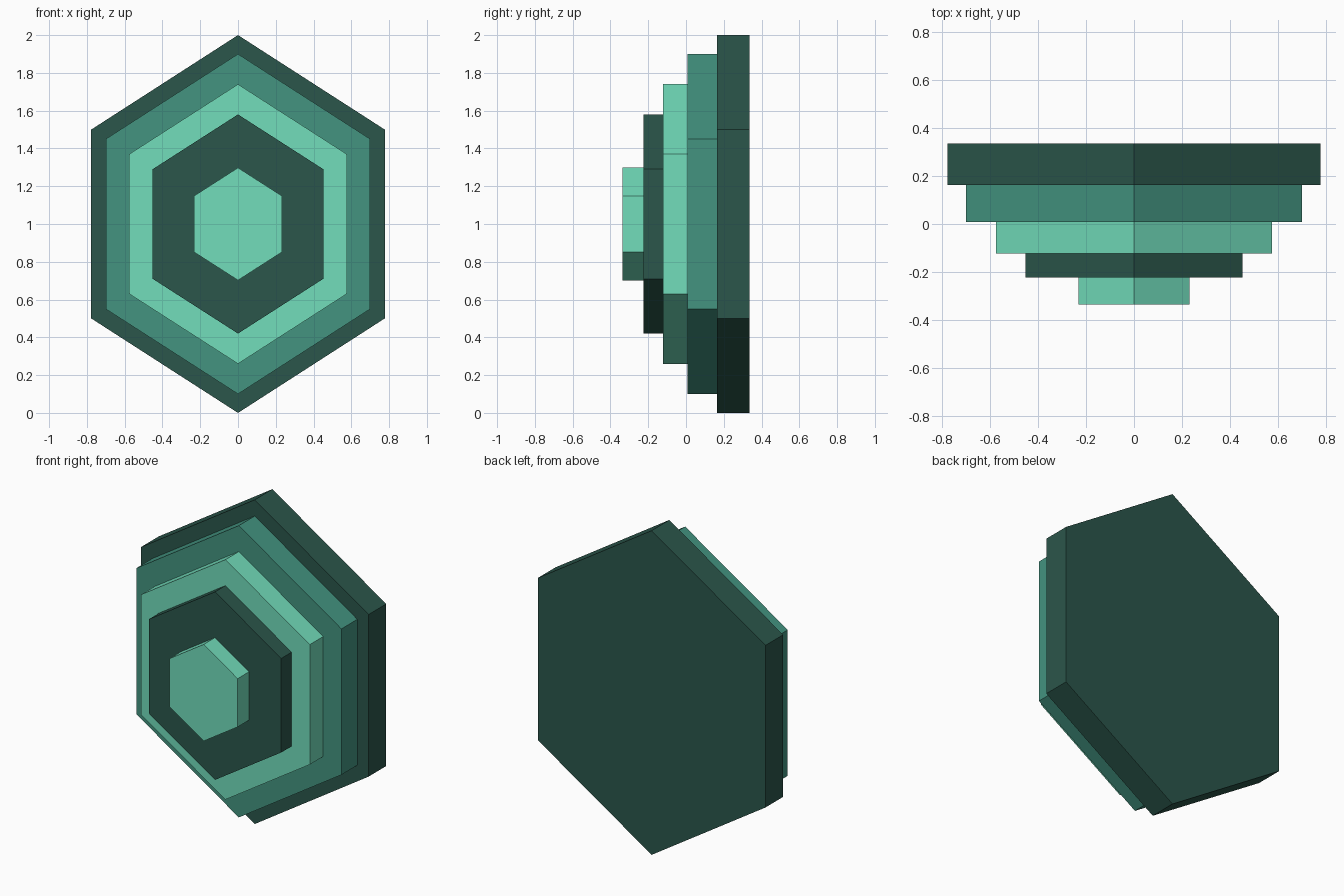
import bpy, bmesh
from math import sin, cos, pi

if "Cube" in bpy.data.objects:
    bpy.data.objects.remove(bpy.data.objects["Cube"])


def material(name, rgb):
    m = bpy.data.materials.new(name)
    m.diffuse_color = (*rgb, 1)
    m.use_nodes = True
    m.node_tree.nodes["Principled BSDF"].inputs["Base Color"].default_value = m.diffuse_color
    return m


dark = material("dark_green", (0.024, 0.093, 0.07))
mid = material("mid_green", (0.056, 0.296, 0.216))
light = material("light_green", (0.168, 0.723, 0.497))


def hex_plate(name, half_width, radius, front, back, mat):
    """Pointed-top hexagon, narrowed in x, extruded from front to back."""
    bm = bmesh.new()
    sx = half_width / sin(pi / 3)
    ring = [bm.verts.new((sx * sin(i * pi / 3), front, 1 + radius * cos(i * pi / 3)))
            for i in range(6)]
    face = bm.faces.new(ring)
    ext = bmesh.ops.extrude_face_region(bm, geom=[face], use_keep_orig=True)
    moved = [g for g in ext["geom"] if isinstance(g, bmesh.types.BMVert)]
    bmesh.ops.translate(bm, verts=moved, vec=(0, back - front, 0))
    bmesh.ops.recalc_face_normals(bm, faces=bm.faces)
    me = bpy.data.meshes.new(name)
    bm.to_mesh(me)
    bm.free()
    me.materials.append(mat)
    ob = bpy.data.objects.new(name, me)
    bpy.context.collection.objects.link(ob)


# Stepped stack of plates: half width, radius, front y, back y
hex_plate("back_plate", 0.777, 1.00, 0.163, 0.335, dark)
hex_plate("second_plate", 0.70, 0.90, 0.008, 0.163, mid)
hex_plate("middle_plate", 0.576, 0.74, -0.123, 0.008, light)
hex_plate("fourth_plate", 0.452, 0.58, -0.224, -0.123, dark)
hex_plate("front_boss", 0.232, 0.298, -0.335, -0.224, light)
